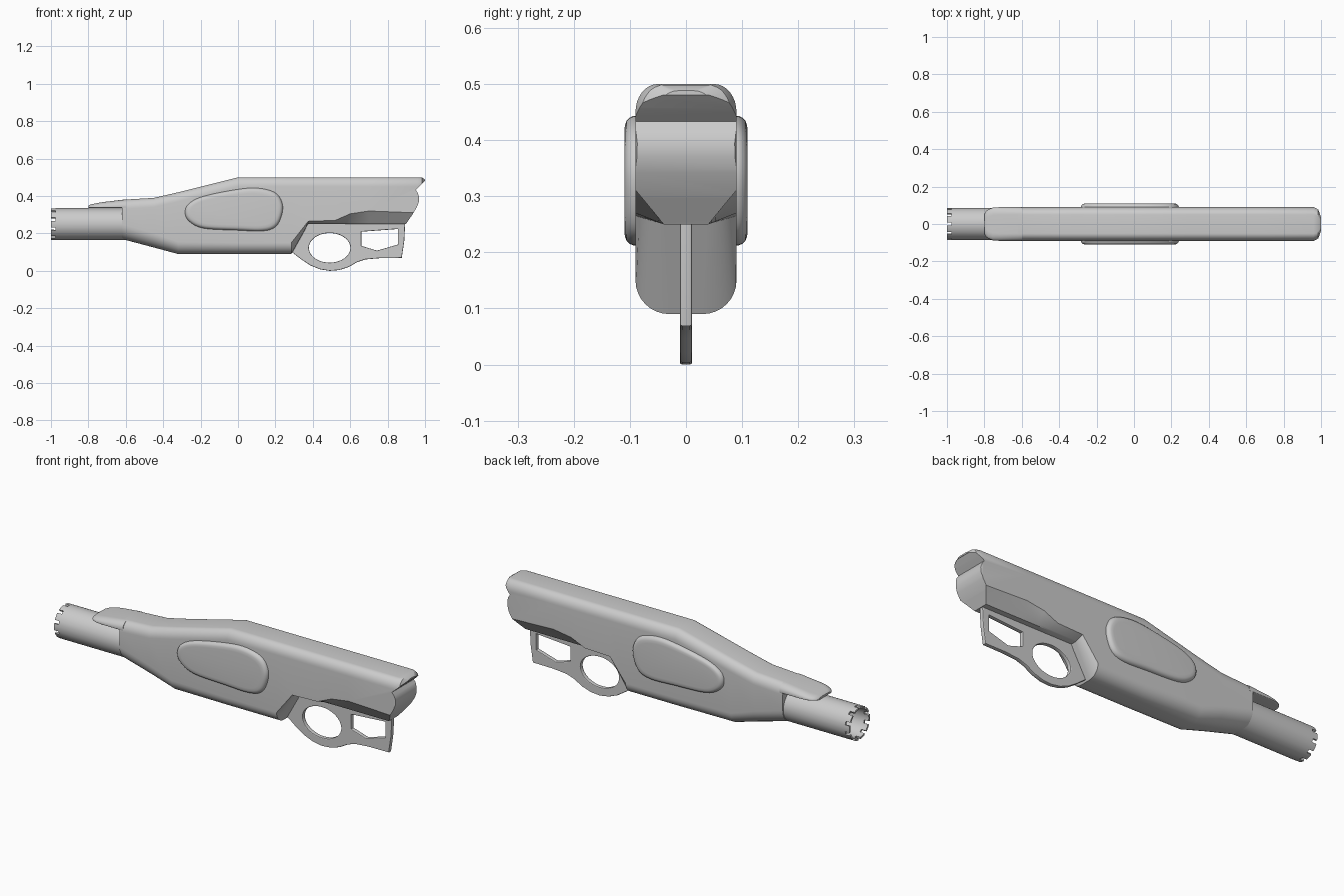
import bpy, bmesh, math
from mathutils import Vector

if "Cube" in bpy.data.objects:
    bpy.data.objects.remove(bpy.data.objects["Cube"], do_unlink=True)

grey = bpy.data.materials.new("light grey")
grey.use_nodes = True
grey.diffuse_color = (0.6, 0.6, 0.6, 1)
grey.node_tree.nodes["Principled BSDF"].inputs["Base Color"].default_value = (0.6, 0.6, 0.6, 1)


def activate(ob):
    bpy.ops.object.select_all(action='DESELECT')
    ob.select_set(True)
    bpy.context.view_layer.objects.active = ob


def smooth(ob, angle=32):
    activate(ob)
    bpy.ops.object.shade_smooth_by_angle(angle=math.radians(angle))


def add(name, data):
    ob = bpy.data.objects.new(name, data)
    bpy.context.collection.objects.link(ob)
    data.materials.append(grey)
    return ob


def loft(name, rings):
    """Skin closed rings of points and cap both ends."""
    bm = bmesh.new()
    loops = [[bm.verts.new(p) for p in ring] for ring in rings]
    for a, b in zip(loops, loops[1:]):
        for i in range(len(a)):
            j = (i + 1) % len(a)
            bm.faces.new((a[i], a[j], b[j], b[i]))
    bm.faces.new(loops[0])
    bm.faces.new(loops[-1])
    bmesh.ops.recalc_face_normals(bm, faces=bm.faces)
    me = bpy.data.meshes.new(name)
    bm.to_mesh(me)
    bm.free()
    return add(name, me)


def section(x, zb, zt, hw, ry, rz, chamfer):
    """Box section with round top corners and round or chamfered bottom ones."""
    steps, half = 8, []
    for k in range(steps + 1):
        t = k / steps
        a = t * math.pi / 2
        s = math.sin(a) * (1 - chamfer) + t * chamfer
        c = (1 - math.cos(a)) * (1 - chamfer) + t * chamfer
        half.append((hw - ry + ry * s, zb + rz * c))
    tz = min(0.05, 0.8 * (zt - zb))
    for k in range(steps + 1):
        a = k / steps * math.pi / 2
        half.append((hw - 0.04 + 0.04 * math.cos(a), zt - tz + tz * math.sin(a)))
    return [Vector((x, y, z)) for y, z in half] + [Vector((x, -y, z)) for y, z in reversed(half)]


def spline_loop(pts, steps=6):
    """Closed smooth curve through the points."""
    out, n = [], len(pts)
    for i in range(n):
        p0, p1, p2, p3 = (Vector(pts[(i + k) % n]) for k in (-1, 0, 1, 2))
        for s in range(steps):
            t = s / steps
            out.append(0.5 * (2 * p1 + (p2 - p0) * t + (2 * p0 - 5 * p1 + 4 * p2 - p3) * t**2
                              + (3 * p1 - p0 - 3 * p2 + p3) * t**3))
    return out


# Main body and stock
body = loft("body", [section(*s) for s in (
    (-0.62, 0.17, 0.38, 0.09, 0.08, 0.08, 0),
    (-0.45, 0.125, 0.39, 0.09, 0.075, 0.075, 0),
    (-0.32, 0.09, 0.42, 0.09, 0.065, 0.065, 0),
    (0, 0.09, 0.5, 0.09, 0.06, 0.06, 0),
    (0.285, 0.09, 0.5, 0.09, 0.06, 0.06, 0),
    (0.375, 0.25, 0.5, 0.09, 0.05, 0.015, 1),
    (0.52, 0.25, 0.5, 0.09, 0.05, 0.02, 1),
    (0.6, 0.25, 0.5, 0.09, 0.05, 0.055, 1),
    (0.7, 0.25, 0.5, 0.09, 0.05, 0.07, 1),
    (0.96, 0.25, 0.5, 0.09, 0.05, 0.06, 1),
    (0.985, 0.25, 0.498, 0.08, 0.05, 0.06, 1),
    (1.0, 0.25, 0.488, 0.055, 0.04, 0.06, 1))])

# Notched rear end of the stock
butt = [(0.885, 0.23), (0.898, 0.251), (0.932, 0.3), (0.957, 0.342), (0.967, 0.37),
        (0.968, 0.395), (0.962, 0.415), (0.95, 0.433), (0.975, 0.456), (0.998, 0.48),
        (1.1, 0.48), (1.1, 0.23)]
cutter = loft("butt_cutter", [[Vector((x, y, z)) for x, z in butt] for y in (-0.2, 0.2)])
cutter.hide_render = True
cut = body.modifiers.new("butt_cut", 'BOOLEAN')
cut.operation, cut.solver, cut.object = 'DIFFERENCE', 'EXACT', cutter
activate(body)
bpy.ops.object.modifier_apply(modifier=cut.name)
bpy.data.objects.remove(cutter, do_unlink=True)
smooth(body)

# Tongue covering the barrel
tongue = loft("barrel_tongue", [section(x, 0.337, zt, hw, 0.01, 0.003, 0) for x, zt, hw in (
    (-0.8, 0.348, 0.052), (-0.793, 0.353, 0.066), (-0.78, 0.357, 0.077),
    (-0.755, 0.362, 0.087), (-0.72, 0.368, 0.09), (-0.62, 0.38, 0.09), (-0.6, 0.381, 0.09))])
smooth(tongue)

# Hollow barrel with a castellated muzzle
bm = bmesh.new()
count = 60
tube = [[bm.verts.new((x, 0.085 * math.cos(a), 0.25 + 0.085 * math.sin(a)))
         for a in (math.tau * i / count for i in range(count))] for x in (-1, -0.975, -0.6)]
for r in (0, 1):
    for i in range(count):
        if r == 0 and i % 6 in (2, 3):
            continue
        j = (i + 1) % count
        bm.faces.new((tube[r][i], tube[r][j], tube[r + 1][j], tube[r + 1][i]))
bmesh.ops.delete(bm, geom=[v for v in bm.verts if not v.link_faces], context='VERTS')
bmesh.ops.recalc_face_normals(bm, faces=bm.faces)
mesh = bpy.data.meshes.new("barrel")
bm.to_mesh(mesh)
bm.free()
barrel = add("barrel", mesh)
wall = barrel.modifiers.new("wall", 'SOLIDIFY')
wall.thickness, wall.offset = 0.01, -1
activate(barrel)
bpy.ops.object.modifier_apply(modifier=wall.name)
smooth(barrel)

# Raised cushion panel on each side
outline = spline_loop([(-0.283, 0.31), (-0.262, 0.36), (-0.18, 0.4), (0, 0.436), (0.11, 0.442),
                       (0.2, 0.417), (0.237, 0.36), (0.233, 0.295), (0.2, 0.235), (0.13, 0.213),
                       (0, 0.217), (-0.18, 0.227), (-0.258, 0.262)])
middle = Vector((-0.02, 0.325))
for side, name in ((1, "left_panel"), (-1, "right_panel")):
    rings = []
    for inset, y in ((0, 0.08), (0, 0.093), (0.003, 0.1), (0.009, 0.106), (0.017, 0.109), (0.03, 0.11)):
        ring = []
        for p in outline:
            d = p - middle
            q = middle + Vector((d.x * (1 - inset / 0.26), d.y * (1 - inset / 0.115)))
            ring.append(Vector((q.x, side * y, q.y)))
        rings.append(ring)
    smooth(loft(name, rings), 40)

# Trigger guard plate with an oval and an angular opening
edge = [(0.38, 0.26), (0.365, 0.225), (0.295, 0.1), (0.34, 0.065), (0.39, 0.032), (0.44, 0.012),
        (0.49, 0.004), (0.54, 0.008), (0.59, 0.024), (0.635, 0.05), (0.68, 0.065), (0.76, 0.072),
        (0.872, 0.073), (0.885, 0.16), (0.89, 0.26)]
oval = [(0.49 + 0.115 * math.cos(math.tau * i / 40), 0.123 + 0.083 * math.sin(math.tau * i / 40))
        for i in range(40)]
window = [(0.655, 0.213), (0.859, 0.228), (0.859, 0.138), (0.743, 0.104), (0.655, 0.131)]
curve = bpy.data.curves.new("trigger_guard", 'CURVE')
curve.dimensions, curve.fill_mode = '2D', 'BOTH'
curve.extrude, curve.bevel_depth, curve.bevel_resolution = 0.007, 0.004, 1
for pts in (edge, oval, window):
    sp = curve.splines.new('POLY')
    sp.points.add(len(pts) - 1)
    for point, (x, z) in zip(sp.points, pts):
        point.co = (x, z, 0, 1)
    sp.use_cyclic_u = True
guard = add("trigger_guard", curve)
guard.rotation_euler.x = math.pi / 2
activate(guard)
bpy.ops.object.convert(target='MESH')
smooth(bpy.context.view_layer.objects.active)
